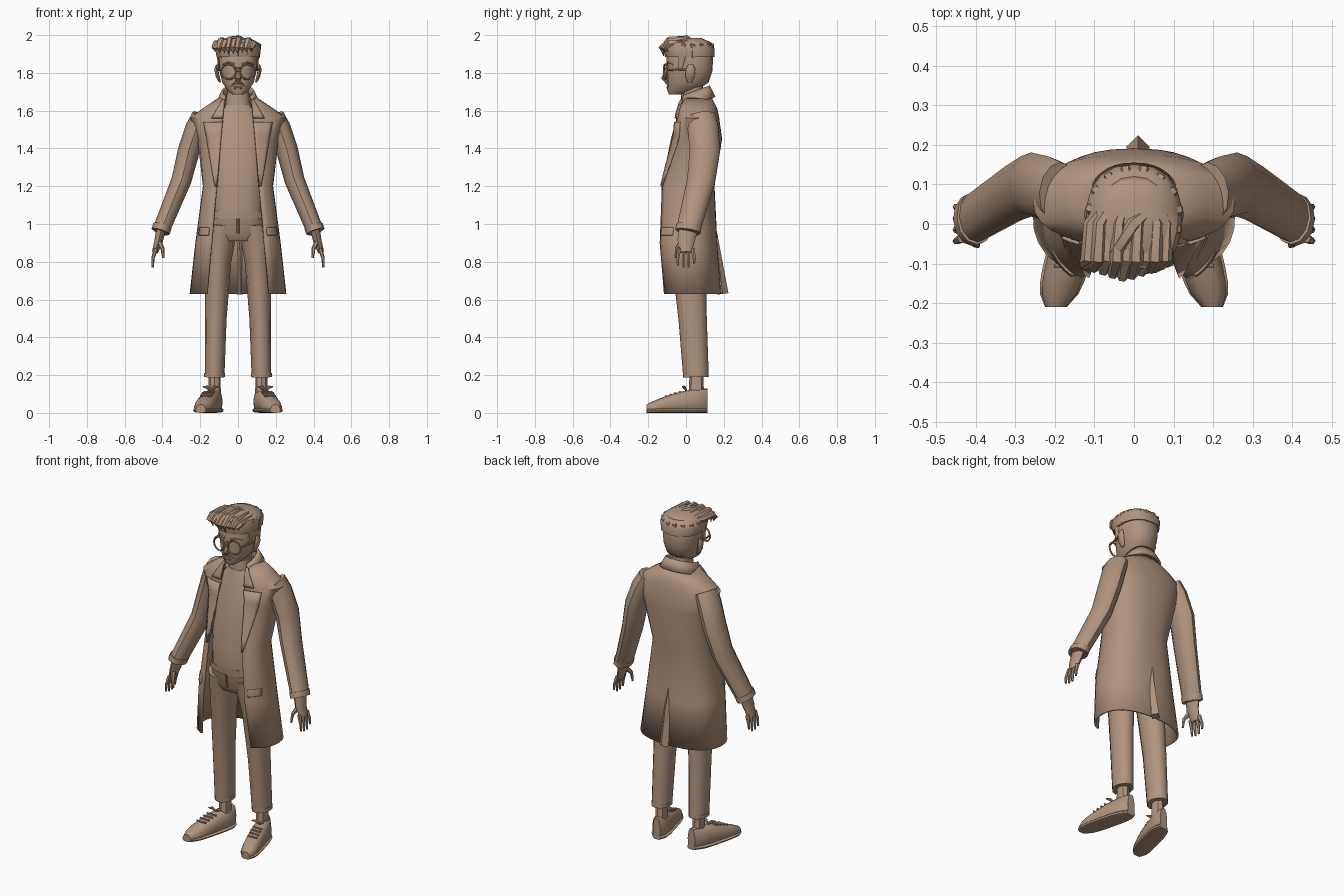
import bpy
from math import sin, cos, asin, pi, copysign, radians
from mathutils import Vector

if "Cube" in bpy.data.objects:
    bpy.data.objects.remove(bpy.data.objects["Cube"])

TAN = (.44, .3, .21, 1)
material = bpy.data.materials.new("warm_tan")
material.use_nodes = True
material.diffuse_color = TAN
material.node_tree.nodes["Principled BSDF"].inputs["Base Color"].default_value = TAN


def finish(ob, mirror=False, thickness=0):
    """Colour, shading and modifiers shared by every part."""
    ob.data.materials.append(material)
    ob.data.shade_smooth()
    ob.data.set_sharp_from_angle(angle=radians(40))
    if thickness:
        solid = ob.modifiers.new("thickness", "SOLIDIFY")
        solid.thickness = thickness
        solid.offset = 0
    if mirror:
        ob.modifiers.new("mirror", "MIRROR")


def skin(name, rings, closed=True, **options):
    """Join equal rings of points into one surface."""
    count = len(rings[0])
    last = (len(rings) - 1) * count
    faces = []
    for start in range(0, last, count):
        for i in range(count if closed else count - 1):
            j = (i + 1) % count
            faces.append((start + i, start + j, start + count + j, start + count + i))
    if closed:
        faces.append(tuple(reversed(range(count))))
        faces.append(tuple(range(last, last + count)))
    mesh = bpy.data.meshes.new(name)
    mesh.from_pydata([tuple(point) for ring in rings for point in ring], [], faces)
    ob = bpy.data.objects.new(name, mesh)
    bpy.context.collection.objects.link(ob)
    finish(ob, **options)


def power(value, exponent):
    return copysign(abs(value) ** exponent, value)


def oval(row, angle, tilt=0):
    """Point on a soft-cornered oval: height, half width, middle y, half depth."""
    z, width, middle, depth = row
    front = power(cos(angle), .85)
    return Vector((width * power(sin(angle), .85), middle - depth * front, z - tilt * front))


def stack(name, rows, sides=18, **options):
    """Solid skinned through horizontal ovals."""
    skin(name, [[oval(row, 2 * pi * i / sides) for i in range(sides)] for row in rows], **options)


def gap(z):
    """Half width of the coat opening, which widens toward the hem."""
    return .22 - .09 * z


def shell(name, rows, sides=26, tilt=0):
    """Thin wall of ovals, left open at the front."""
    rings = []
    for row in rows:
        first = asin((gap(row[0]) / row[1]) ** (1 / .85))
        step = 2 * (pi - first) / sides
        rings.append([oval(row, first + step * i, tilt) for i in range(sides + 1)])
    skin(name, rings, closed=False, thickness=.012)


def limb(name, points, start, end, flat=1, swell=0, ref=(0, 1, 0), sides=8, **options):
    """Tapering tube along a path; flat widens it along ref, swell thickens its middle."""
    points = [Vector(p) for p in points]
    ref = Vector(ref)
    final = len(points) - 1
    rings = []
    for i, point in enumerate(points):
        along = (points[min(i + 1, final)] - points[max(i - 1, 0)]).normalized()
        deep = (ref - along * along.dot(ref)).normalized()
        across = deep.cross(along)
        f = i / final
        radius = start + (end - start) * f + swell * sin(pi * f)
        angles = [2 * pi * k / sides for k in range(sides)]
        rings.append([point + across * radius * cos(a) + deep * radius * flat * sin(a) for a in angles])
    skin(name, rings, **options)


# Long open coat
COAT = [(.63, .25, .02, .16), (.9, .22, 0, .16), (1.2, .18, 0, .145), (1.45, .21, .06, .125),
        (1.56, .25, .06, .11), (1.61, .18, .06, .1), (1.67, .09, .05, .08)]
shell("coat", COAT)
shell("coat_collar", [(1.64, .11, .05, .1), (1.7, .08, .04, .08)], tilt=.03)


def coat_front(x, z):
    """Front surface of the coat at a given spot."""
    for low, high in zip(COAT, COAT[1:]):
        if low[0] <= z <= high[0]:
            f = (z - low[0]) / (high[0] - low[0])
            width, middle, depth = [a + (b - a) * f for a, b in zip(low[1:], high[1:])]
            side = min(1, x / width) ** (1 / .85)
            return middle - depth * (1 - side * side) ** (.85 / 2)


def panel(name, top, bottom, wide, narrow, shift=0, steps=5):
    """Cloth plate following the coat front beside its opening."""
    rows = []
    for i in range(steps + 1):
        f = i / steps
        z = top + (bottom - top) * f
        width = wide + (narrow - wide) * f
        xs = [gap(z) + shift + width * k / steps for k in range(steps + 1)]
        rows.append([Vector((x, coat_front(x, z) - .01, z)) for x in xs])
    skin(name, rows, closed=False, thickness=.009, mirror=True)


panel("collar_leaves", 1.66, 1.56, .01, .06)
panel("lapels", 1.54, 1.2, .1, .01)
panel("pocket_flaps", .98, .94, .05, .05, shift=.02)
limb("back_vent", [(0, .14, 1.04), (.01, .165, .85), (.01, .195, .63)], .008, .03, sides=4)

# Sleeves and cuffs
WRIST = Vector((.41, .01, .96))
limb("sleeves", [(.19, .08, 1.57), (.22, .09, 1.51), (.26, .1, 1.39), (.3, .08, 1.23), WRIST],
     .055, .045, flat=1.4, swell=.008, sides=12, mirror=True)
limb("cuffs", [WRIST + Vector((-.01, .005, .03)), WRIST], .05, .05, flat=1.35, sides=12, mirror=True)

# Hands
limb("palms", [WRIST, (.42, 0, .91), (.44, 0, .85)], .025, .016, flat=2, swell=.002, mirror=True)
for i, length in enumerate((.08, .09, .09, .07)):
    y = .024 * (i - 1.5)
    limb("fingers", [(.435, y, .87), (.45, y * 1.2, .82), (.452, y * 1.2, .86 - length)],
         .012, .006, sides=6, mirror=True)
limb("thumbs", [(.42, -.02, .91), (.4, -.05, .87), (.395, -.055, .82)],
     .015, .006, sides=6, mirror=True)

# Sweater and roll neck
stack("sweater", [(1.07, .14, 0, .125), (1.2, .14, 0, .13), (1.45, .16, .03, .11),
                  (1.56, .13, .04, .09), (1.63, .07, .04, .07)])
stack("roll_neck", [(1.6, .07, .04, .07), (1.69, .06, .04, .065)])
stack("neck", [(1.6, .055, .035, .055), (1.76, .055, .035, .055)])

# Trousers
stack("trouser_seat", [(.91, .12, .01, .09), (.95, .16, .01, .115), (1.08, .14, 0, .12)])
stack("waistband", [(1.03, .155, 0, .12), (1.07, .15, 0, .125)])
limb("fly", [(0, -.115, 1.03), (0, -.105, .95)], .007, .007)
limb("trouser_legs", [(.124, .053, .19), (.118, .035, .5), (.105, .015, .8), (.085, 0, 1)],
     .052, .085, flat=1.3, swell=-.006, sides=12, mirror=True)
limb("trouser_hems", [(.124, .053, .19), (.124, .053, .21)], .055, .055, flat=1.2, sides=12, mirror=True)

# Shoes: the toes point outward and the upper slopes down to them
limb("ankles", [(.124, .055, .08), (.124, .055, .23)], .034, .03, flat=1.2, mirror=True)


def shoe_x(y):
    return .145 - y / 4


def shoe_height(f):
    return .13 * (1 - .7 * f * f)


def shoe(name, spread, height, steps=10, sides=12):
    rings = []
    for i in range(steps + 1):
        f = .03 + .94 * i / steps
        y = .125 - .345 * f
        width = spread * (1 - (2 * f - 1) ** 4) ** .5
        half = height(f) / 2
        ring = []
        for k in range(sides):
            angle = 2 * pi * k / sides
            side, up = power(cos(angle), .7), power(sin(angle), .7)
            ring.append(Vector((shoe_x(y) + width * side * (1 - max(up, 0) / 5), y, half + half * up)))
        rings.append(ring)
    skin(name, rings, mirror=True)


shoe("shoes", .053, shoe_height)
shoe("shoe_soles", .059, lambda f: .03)
for i in range(4):
    f = .46 + .07 * i
    y = .125 - .345 * f
    z = shoe_height(f)
    limb("laces", [(shoe_x(y) + s * .03, y, z) for s in (-1, 0, 1)], .006, .006, sides=6, mirror=True)
for s in (-1, 1):
    limb("lace_bows", [(shoe_x(0) + s * .02 * k, -.01 * k, .12 + .02 * sin(k)) for k in range(3)],
         .005, .003, swell=.005, sides=6, mirror=True)

# Head
stack("head", [(1.685, .03, -.05, .04), (1.71, .06, -.02, .08), (1.75, .085, .01, .11),
               (1.81, .1, .02, .12), (1.92, .11, .02, .125), (1.97, .08, .02, .1)])
limb("nose", [(0, -.1, 1.83), (0, -.115, 1.77), (0, -.1, 1.755)], .008, .012, swell=.006)
limb("moustache", [(0, -.104, 1.75), (.02, -.1, 1.745), (.04, -.09, 1.73)],
     .009, .002, sides=6, mirror=True)
limb("lower_lip", [(-.02, -.098, 1.723), (.02, -.098, 1.723)], .007, .007)
limb("eyebrows", [(.02, -.1, 1.845), (.05, -.096, 1.856), (.08, -.07, 1.845)],
     .006, .003, sides=6, mirror=True)
limb("ears", [(.095, .02, 1.75), (.107, .02, 1.78), (.116, .025, 1.82), (.11, .025, 1.845)],
     .005, .005, flat=2.4, swell=.006, mirror=True)
limb("sideburns", [(.106, -.02, 1.9), (.1, -.03, 1.81)], .007, .003, flat=3, mirror=True)

# Round glasses
for s in (-1, 1):
    bpy.ops.mesh.primitive_torus_add(location=(s * .05, -.11, 1.806), rotation=(pi / 2, 0, s / 5),
                                     major_radius=.04, minor_radius=.005,
                                     major_segments=20, minor_segments=6)
    bpy.context.object.name = "glasses_rim"
    finish(bpy.context.object)
limb("glasses_bridge", [(-.013, -.118, 1.81), (.013, -.118, 1.81)], .005, .005)
limb("glasses_arms", [(.088, -.1, 1.815), (.115, .02, 1.82)], .005, .005, ref=(0, 0, 1), mirror=True)

# Hair: cap, locks swept forward, and locks hanging round the sides
UP = Vector((0, 0, 1))
stack("hair_cap", [(1.885, .115, .02, .13), (1.93, .122, .015, .136), (1.96, .11, .01, .125),
                   (1.985, .06, .01, .07)])
for i in range(9):
    x = .024 * i - .1
    lift = .012 * (i % 2) - abs(x) / 8
    brow = abs(x) / 3 - .135
    limb("top_locks", [(x / 2, .08, 1.95), (x - .01, 0, 1.968 + lift), (x - .015, -.09, 1.965 + lift),
                       (x - .025, brow, 1.93), (x - .02, brow + .01, 1.9 - lift)],
         .01, .003, swell=.014, ref=UP, sides=6)
for i in range(12):
    angle = pi * (.28 + .13 * i)
    out = Vector((.108 * sin(angle), .02 - .115 * cos(angle), 0))
    limb("side_locks", [out * .7 + UP * 1.965, out * 1.02 + UP * 1.945, out * 1.04 + UP * (1.9 - .01 * (i % 3))],
         .012, .004, swell=.008, ref=out, sides=6)
limb("crown_lock", [(.06, .05, 1.96), (0, 0, 1.98), (-.04, -.06, 1.977), (-.08, -.1, 1.95)],
     .01, .004, swell=.016, flat=.9, ref=UP, sides=6)
